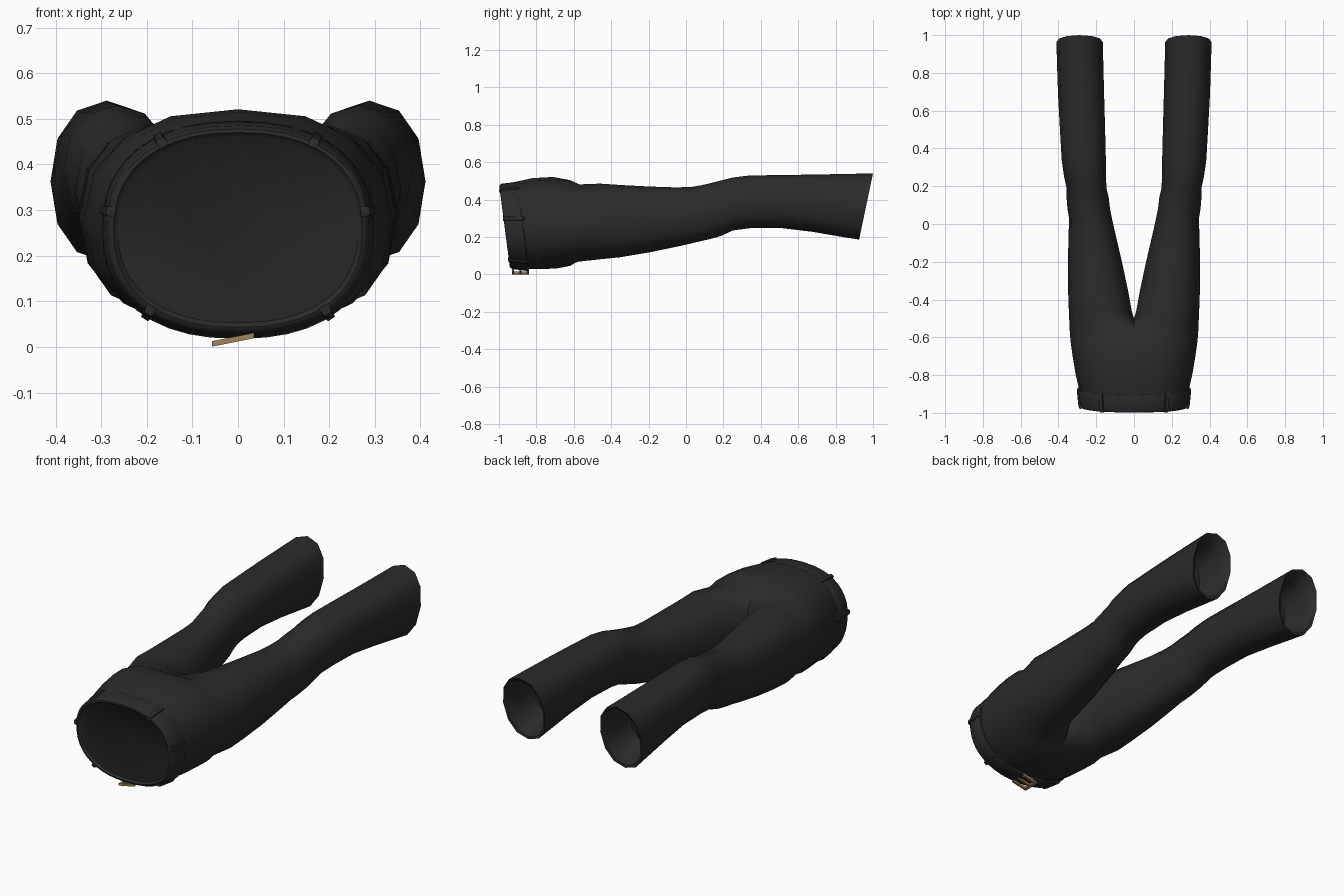
import bpy, bmesh, math
from mathutils import Vector

if "Cube" in bpy.data.objects:
    bpy.data.objects.remove(bpy.data.objects["Cube"])


def material(name, rgb):
    m = bpy.data.materials.new(name)
    m.diffuse_color = (*rgb, 1)
    m.use_nodes = True
    m.node_tree.nodes["Principled BSDF"].inputs["Base Color"].default_value = m.diffuse_color
    return m


CLOTH = material("black_cloth", (0.024, 0.024, 0.024))
BRASS = material("brass", (0.36, 0.23, 0.11))


def finish(name, bm, mat, angle=50):
    bmesh.ops.recalc_face_normals(bm, faces=bm.faces)
    me = bpy.data.meshes.new(name)
    bm.to_mesh(me)
    bm.free()
    me.materials.append(mat)
    ob = bpy.data.objects.new(name, me)
    bpy.context.collection.objects.link(ob)
    bpy.ops.object.select_all(action='DESELECT')
    ob.select_set(True)
    bpy.context.view_layer.objects.active = ob
    bpy.ops.object.shade_smooth_by_angle(angle=math.radians(angle))
    return ob


def spow(v, p):
    return math.copysign(abs(v) ** p, v)


def oval(a, cx, rx, z0, z1, power):
    """Point on a slightly boxy oval, as x and z."""
    return (cx + rx * spow(math.cos(a), power),
            (z0 + z1) / 2 + (z1 - z0) / 2 * spow(math.sin(a), power))


def bridge(bm, a, b, closed=True):
    n = len(a)
    for i in range(n if closed else n - 1):
        j = (i + 1) % n
        bm.faces.new((a[i], a[j], b[j], b[i]))


# Trousers: one half (hip + leg), mirrored across x = 0
HALF = 8     # outer segments from top centre to bottom centre
N = 12       # vertices round a leg
bm = bmesh.new()

# hip: y, half width, bottom z, top z, tilt
hips = [(-0.93, 0.277, 0.035, 0.485, -0.13), (-0.87, 0.292, 0.030, 0.498, -0.12),
        (-0.80, 0.308, 0.028, 0.515, -0.08), (-0.70, 0.325, 0.032, 0.521, -0.04),
        (-0.62, 0.336, 0.038, 0.515, 0.0), (-0.57, 0.340, 0.055, 0.495, 0.0)]
prev = None
for y, rx, z0, z1, tilt in hips:
    ring = []
    for k in range(HALF + 1):
        x, z = oval(math.radians(90 - 180 * k / HALF), 0, rx, z0, z1, 0.82)
        if k in (0, HALF):
            x = 0
            if y > -0.65:      # seat and fly dip towards the crotch
                z += (-0.03 if k == 0 else 0.02) * (y + 0.65) / 0.08
        ring.append(bm.verts.new((x, y + tilt * (z - 0.27), z)))
    if prev:
        bridge(bm, prev, ring, closed=False)
    prev = ring

# crotch seam closes the last hip ring into a leg ring
seam = [bm.verts.new((0, y, z)) for y, z in ((-0.53, 0.14), (-0.50, 0.27), (-0.52, 0.40))]
prev = prev + seam

# leg: y, inner x, outer x, bottom z, top z, tilt
legs = [(-0.46, 0.012, 0.345, 0.079, 0.487, 0.0), (-0.35, 0.032, 0.349, 0.092, 0.478, 0.0),
        (-0.20, 0.064, 0.350, 0.117, 0.470, 0.0), (-0.05, 0.099, 0.346, 0.148, 0.465, 0.0),
        (0.03, 0.117, 0.344, 0.166, 0.468, 0.0), (0.08, 0.127, 0.352, 0.178, 0.476, 0.0),
        (0.14, 0.134, 0.357, 0.192, 0.490, 0.0), (0.19, 0.146, 0.357, 0.207, 0.503, 0.0),
        (0.25, 0.148, 0.370, 0.235, 0.518, 0.0), (0.34, 0.149, 0.383, 0.247, 0.529, 0.0),
        (0.50, 0.153, 0.392, 0.249, 0.531, 0.0), (0.68, 0.158, 0.402, 0.228, 0.534, 0.05),
        (0.83, 0.162, 0.407, 0.205, 0.537, 0.13), (0.962, 0.165, 0.411, 0.186, 0.540, 0.21),
        # turned hem and hollow opening
        (0.958, 0.175, 0.401, 0.200, 0.528, 0.21), (0.87, 0.187, 0.388, 0.225, 0.510, 0.15),
        (0.76, 0.20, 0.37, 0.26, 0.49, 0.08)]
for i, (y, x0, x1, z0, z1, tilt) in enumerate(legs):
    ring = []
    lead = 110 if i == 0 else 120
    for k in range(N):
        if k <= HALF:
            a = lead - 2 * lead * k / HALF
        else:
            a = -lead - (360 - 2 * lead) * (k - HALF) / (N - HALF)
        x, z = oval(math.radians(a), (x0 + x1) / 2, (x1 - x0) / 2, z0, z1, 0.92)
        ring.append(bm.verts.new((x, y + tilt * (z - 0.36), z)))
    bridge(bm, prev, ring)
    prev = ring
bm.faces.new(prev)

geom = bm.verts[:] + bm.edges[:] + bm.faces[:]
bmesh.ops.mirror(bm, geom=geom, axis='X', merge_dist=0.0005)
finish("trousers", bm, CLOTH, 60)

# Waistband: raised band with a flat closed front
TILT = -0.13


def waist_point(a, y, grow):
    x, z = oval(a, 0, 0.283 + grow, 0.033 - grow, 0.480 + grow, 0.86)
    return Vector((x, y + TILT * (z - 0.255), z))


bm = bmesh.new()
SEG = 40
prev = None
for y, grow in ((-0.958, -0.020), (-0.970, -0.010), (-0.968, -0.002), (-0.955, 0.005),
                (-0.91, 0.010), (-0.880, 0.015), (-0.872, 0.012), (-0.868, -0.004)):
    ring = [bm.verts.new(waist_point(2 * math.pi * i / SEG, y, grow)) for i in range(SEG)]
    if prev:
        bridge(bm, prev, ring)
    else:
        bm.faces.new(ring)
    prev = ring
finish("waistband", bm, CLOTH)


# Belt loops: small curved straps over the band
def strap(name, a, width=0.022):
    bm = bmesh.new()
    p = waist_point(a, 0, 0)
    t = (waist_point(a + 0.02, 0, 0) - waist_point(a - 0.02, 0, 0)).normalized()
    t.y = 0
    out = Vector((t.z, 0, -t.x)).normalized()
    if out.dot(p - Vector((0, 0, 0.255))) < 0:
        out = -out
    prev = None
    for y, h in ((-0.974, -0.004), (-0.972, 0.008), (-0.955, 0.013),
                 (-0.88, 0.021), (-0.862, 0.018), (-0.858, 0.004)):
        c = waist_point(a, y, 0) + out * h
        ring = [bm.verts.new(c + t * s * width / 2 + out * d)
                for s, d in ((-1, -0.008), (-0.8, 0), (0.8, 0), (1, -0.008))]
        if prev:
            bridge(bm, prev, ring)
        else:
            bm.faces.new(ring)
        prev = ring
    bm.faces.new(prev)
    finish(name, bm, CLOTH)


for side, flip in (("right", False), ("left", True)):
    for part, deg in (("rear", 57), ("side", 8), ("front", -50)):
        strap(f"{side}_{part}_belt_loop", math.radians(180 - deg if flip else deg))

# Buckle: tilted frame with a bar and prong under the band
bm = bmesh.new()


def bar(x0, x1, y0, y1):
    res = bmesh.ops.create_cube(bm, size=1)
    for v in res["verts"]:
        x = x0 if v.co.x < 0 else x1
        y = y0 if v.co.y < 0 else y1
        v.co = (x, y, 0.014 + 0.2 * (x + 0.02) + v.co.z * 0.012)


for y in (-0.925, -0.885, -0.845):
    bar(-0.055, 0.035, y - 0.006, y + 0.006)
bar(-0.057, -0.043, -0.931, -0.839)
finish("buckle", bm, BRASS, 30)
